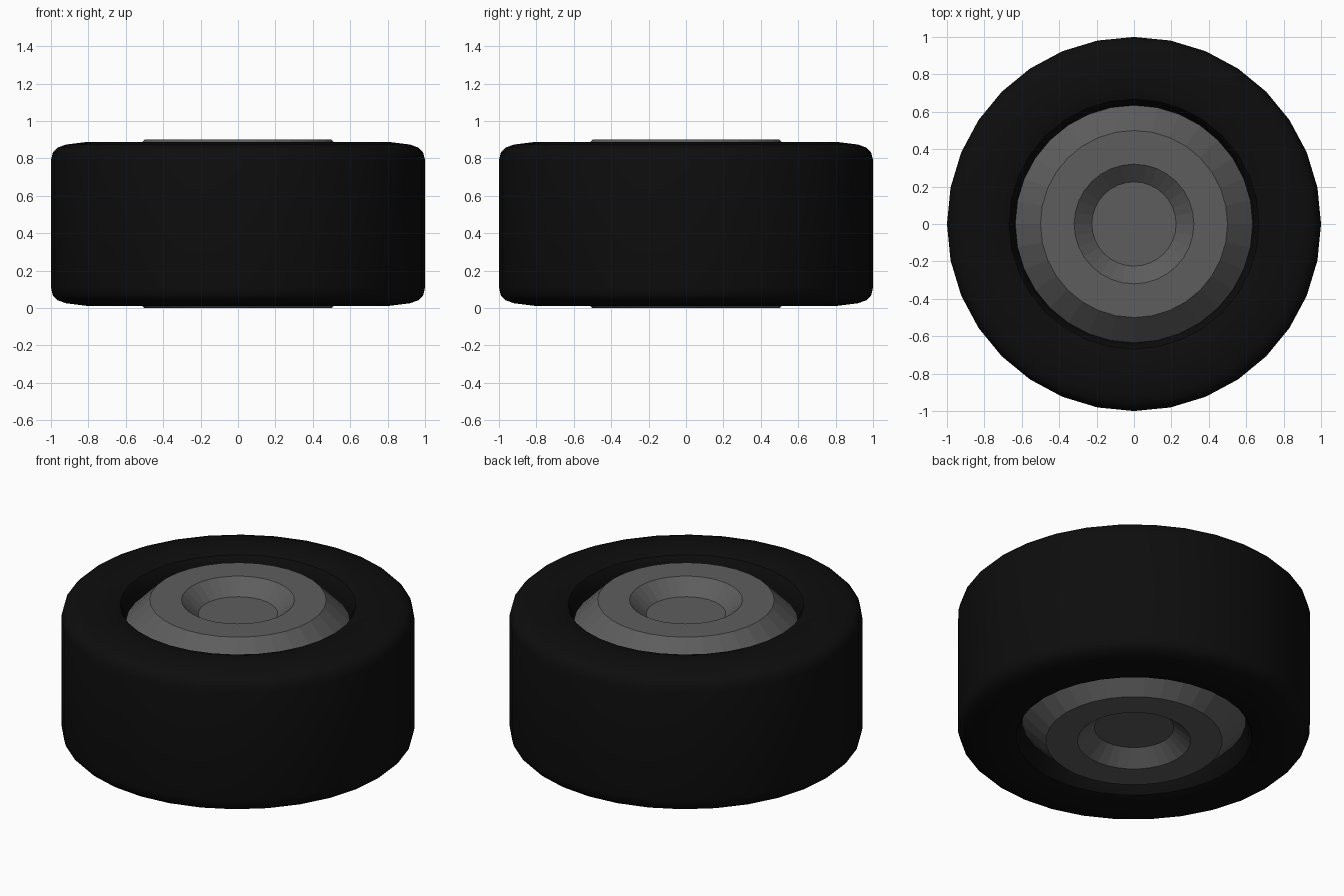
import bpy, bmesh, math

if "Cube" in bpy.data.objects:
    bpy.data.objects.remove(bpy.data.objects["Cube"])

SIDES = 32
MID = 0.45  # height of the wheel's mirror plane


def material(name, value):
    mat = bpy.data.materials.new(name)
    mat.diffuse_color = (value, value, value, 1)
    mat.use_nodes = True
    mat.node_tree.nodes["Principled BSDF"].inputs["Base Color"].default_value = mat.diffuse_color
    return mat


def lathe(name, half_profile, closed, mat):
    """Revolve an upper (radius, z) profile plus its mirrored lower half."""
    lower = [(r, 2 * MID - z) for r, z in reversed(half_profile)]
    profile = half_profile + lower
    bm = bmesh.new()
    rings = []
    for r, z in profile:
        if r == 0:
            rings.append([bm.verts.new((0, 0, z))] * SIDES)
        else:
            rings.append([bm.verts.new((r * math.cos(2 * math.pi * i / SIDES),
                                        r * math.sin(2 * math.pi * i / SIDES), z))
                          for i in range(SIDES)])
    pairs = list(zip(rings, rings[1:]))
    if closed:
        pairs.append((rings[-1], rings[0]))
    for a, b in pairs:
        for i in range(SIDES):
            j = (i + 1) % SIDES
            corners = list(dict.fromkeys((a[i], b[i], b[j], a[j])))
            bm.faces.new(corners)
    bmesh.ops.recalc_face_normals(bm, faces=bm.faces)
    mesh = bpy.data.meshes.new(name)
    bm.to_mesh(mesh)
    bm.free()
    mesh.materials.append(mat)
    obj = bpy.data.objects.new(name, mesh)
    bpy.context.collection.objects.link(obj)
    return obj


# Tyre: rounded shoulder, flat sidewall, rounded inner lip
tyre = lathe("tyre", [(0.625, 0.72), (0.64, 0.79), (0.65, 0.84), (0.668, 0.87),
                      (0.71, 0.884), (0.81, 0.888), (0.92, 0.874), (0.965, 0.858),
                      (0.99, 0.832), (1.0, 0.79)], True, material("rubber", 0.004))
bpy.context.view_layer.objects.active = tyre
tyre.select_set(True)
bpy.ops.object.shade_smooth_by_angle(angle=math.radians(40))

# Hub: dished centre, flat ring and sloping rim on both faces
lathe("hub", [(0, 0.815), (0.225, 0.815), (0.32, 0.9), (0.5, 0.9), (0.645, 0.755)],
      False, material("metal", 0.11))
